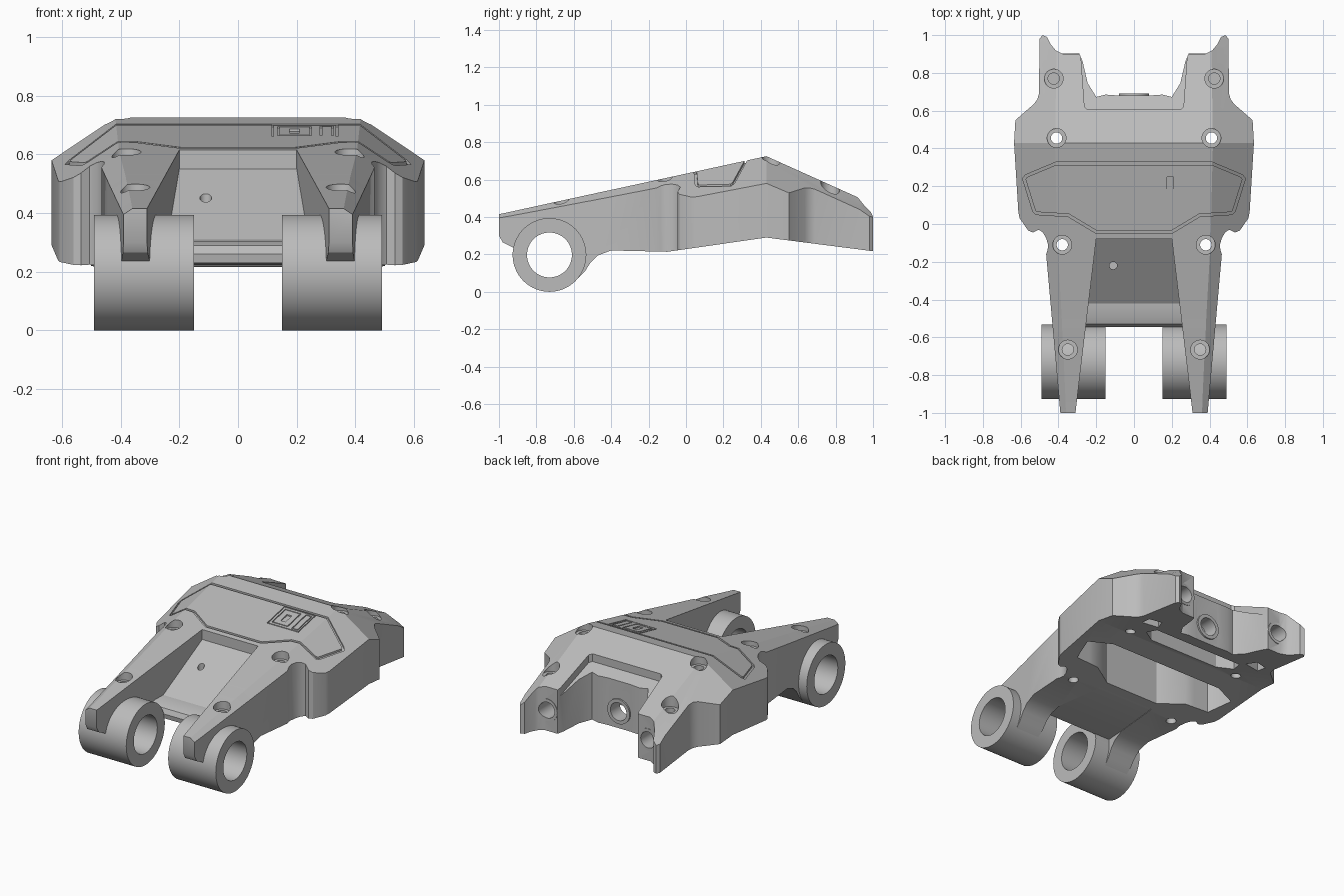
import bpy, bmesh, math
from mathutils import Vector

cube = bpy.data.objects.get("Cube")
if cube:
    bpy.data.objects.remove(cube)

grey = bpy.data.materials.new("plain_grey")
grey.use_nodes = True
COLOUR = (0.5, 0.5, 0.5, 1)
grey.diffuse_color = COLOUR
grey.node_tree.nodes["Principled BSDF"].inputs["Base Color"].default_value = COLOUR

# Stations along the body: y, top height, underside height, half width of the flat top
STATIONS = [(-1, .415, .30, .36), (-.98, .419, .265, .361), (-.92, .432, .235, .363),
            (-.7, .48, .12, .373), (-.58, .506, .07, .379), (-.54, .515, .11, .381),
            (-.51, .521, .157, .382), (-.47, .53, .195, .384), (-.4, .545, .221, .388),
            (-.1, .61, .214, .405), (.43, .725, .29, .418), (.93, .5, .226, .41),
            (1, .45, .217, .41)]
SLOPE = .67


def top(x, y):
    """Height of the upper surface at a point of the plan."""
    for (y0, t0, _, c0), (y1, t1, _, c1) in zip(STATIONS, STATIONS[1:]):
        if y <= y1:
            break
    f = (y - y0) / (y1 - y0)
    return t0 + f * (t1 - t0) - SLOPE * max(0, abs(x) - c0 - f * (c1 - c0))


def loft(name, loops, closed=False):
    """Solid (or closed ring) skinned through loops of equal length."""
    bm = bmesh.new()
    rows = [[bm.verts.new(p) for p in loop] for loop in loops]
    n = len(rows[0])
    pairs = list(zip(rows, rows[1:])) + ([(rows[-1], rows[0])] if closed else [])
    for a, b in pairs:
        for i in range(n):
            j = (i + 1) % n
            bm.faces.new((a[i], a[j], b[j], b[i]))
    if not closed:
        bm.faces.new(rows[0])
        bm.faces.new(rows[-1])
    bmesh.ops.recalc_face_normals(bm, faces=bm.faces)
    if bm.calc_volume(signed=True) < 0:
        bmesh.ops.reverse_faces(bm, faces=bm.faces)
    mesh = bpy.data.meshes.new(name)
    bm.to_mesh(mesh)
    bm.free()
    mesh.materials.append(grey)
    obj = bpy.data.objects.new(name, mesh)
    bpy.context.collection.objects.link(obj)
    return obj


def prism_z(name, pts, lo, hi):
    return loft(name, [[(x, y, z) for x, y in pts] for z in (lo, hi)])


def prism_x(name, pts, lo, hi):
    return loft(name, [[(x, y, z) for y, z in pts] for x in (lo, hi)])


def draped(name, pts, low, high):
    """Solid between two offsets of the upper surface."""
    return loft(name, [[(x, y, top(x, y) + d) for x, y in pts] for d in (low, high)])


def circle(cx, cy, r, n=32):
    return [(cx + r * math.cos(2 * math.pi * i / n), cy + r * math.sin(2 * math.pi * i / n))
            for i in range(n)]


def rod_y(name, x, z, r, lo, hi):
    return loft(name, [[(a, y, b) for a, b in circle(x, z, r)] for y in (lo, hi)])


def both(half):
    return half + [(-x, y) for x, y in reversed(half)]


def rect(x0, y0, x1, y1):
    return [(x0, y0), (x1, y0), (x1, y1), (x0, y1)]


def inset(pts, d):
    """Mitred inset of a plan outline."""
    pts = [Vector(p) for p in pts]
    area = sum(a.x * b.y - b.x * a.y for a, b in zip(pts, pts[1:] + pts[:1]))
    s = d if area > 0 else -d
    out = []
    for i, p in enumerate(pts):
        u = (p - pts[i - 1]).normalized()
        v = (pts[(i + 1) % len(pts)] - p).normalized()
        m = Vector((-u.y - v.y, u.x + v.x))
        out.append(tuple(p + m * s / (1 + u.dot(v))))
    return out


def groove(pts, width, depth):
    inner = inset(pts, width)
    return loft("groove", [[(x, y, top(x, y) + d) for x, y in ring] for ring, d in
                           ((pts, .02), (pts, -depth), (inner, -depth), (inner, .02))], True)


def section(y, t, b, c):
    """Cross-section of the hull: flat top, sloping shoulders, flat underside."""
    drop = .85 * (t - b)
    w = c + drop / SLOPE
    return [(w, y, b), (w, y, t - drop), (c, y, t), (-c, y, t), (-w, y, t - drop), (-w, y, b)]


def combine(obj, tool, operation):
    """Apply one boolean and discard the tool."""
    mod = obj.modifiers.new("combine", "BOOLEAN")
    mod.object, mod.operation, mod.solver = tool, operation, "EXACT"
    graph = bpy.context.evaluated_depsgraph_get()
    mesh = bpy.data.meshes.new_from_object(obj.evaluated_get(graph))
    obj.modifiers.clear()
    obj.data = mesh
    bpy.data.objects.remove(tool)


# Body: plan outline intersected with the chamfered long section
plan = both([(.08, .68), (.15, .685), (.2, .673), (.245, .745), (.272, .86), (.288, .9),
             (.375, .9), (.415, .92), (.44, .95), (.46, .99), (.485, 1), (.5, .98),
             (.503, .69), (.512, .66), (.53, .635), (.628, .55), (.635, .43), (.612, .06),
             (.605, .03), (.56, -.035), (.535, -.045), (.505, -.03), (.482, -.045),
             (.465, -.075), (.455, -.11), (.457, -.135), (.465, -.16), (.39, -1), (.31, -1),
             (.2, -.08)])
body = prism_z("body", plan, 0, 1)
hull = loft("hull", [section(*s) for s in
                     [(-1.01, .413, .3, .36)] + STATIONS + [(1.01, .44, .216, .41)]])
combine(body, hull, "INTERSECT")

# Sloping floor between the arms
floor = prism_x("floor", [(0, .6), (-.08, .55), (-.42, .31), (-.49, .305), (-.53, .29),
                          (-.545, .26), (-.54, .23), (-.42, .223), (-.1, .217), (0, .24)], -.29, .29)
combine(body, floor, "UNION")

# Bosses on the rear walls
REAR = [(0, .37, .08, .69), (.36, .365, .072, .903), (-.36, .365, .072, .903)]
for x, z, r, y in REAR:
    combine(body, rod_y("boss", x, z, r, y - .06, y), "UNION")

cuts = [rod_y("bore", x, z, r * .72, y - .2, y + .1) for x, z, r, y in REAR]

# Lowered ledge around the rear notch
cuts.append(draped("ledge", both([(.245, .605), (.262, .62), (.284, .93)]), -.05, .15))

# Pockets in the underside
panel = both([(.2, -.05), (.35, .04), (.41, .043), (.52, .05), (.535, .065), (.59, .24),
              (.575, .26), (.415, .327)])
for pts in (inset(panel, .03), both([(.25, .46), (.34, .52), (.32, .595)])):
    cuts.append(loft("pocket", [[(x, y, 0) for x, y in pts],
                                [(x, y, top(x, y) - .08) for x, y in pts]]))
for s in (1, -1):
    cuts.append(prism_z("pocket", [(s * .34, .63), (s * .45, .61), (s * .45, .68), (s * .37, .7)], 0, .42))

# Counterbored screw holes and arm bores
for x, y, through in ((.425, .77, False), (.41, .455, True), (.38, -.11, True), (.35, -.665, False)):
    for s in (1, -1):
        z = top(x, y)
        cuts.append(prism_z("counterbore", circle(s * x, y, .05), z - .04, z + .2))
        cuts.append(prism_z("screw_hole", circle(s * x, y, .03), 0 if through else z - .12, z + .1))
AXIS_Y, AXIS_Z, RADIUS, BORE = -.73, .197, .197, .12
for s in (1, -1):
    cuts.append(prism_x("arm_bore", circle(AXIS_Y, AXIS_Z, BORE + .004, 64), s * .1, s * .6))
cuts.append(prism_z("floor_hole", circle(-.11, -.22, .02), .36, .7))

# Hatch outline and latch on the top
cuts.append(groove(panel, .014, .012))
cuts.append(groove(rect(.115, .13, .34, .31), .006, .006))
cuts.append(groove(rect(.135, .15, .25, .29), .006, .006))
cuts.append(groove(rect(.28, .145, .325, .295), .006, .006))
cuts.append(draped("latch_slot", rect(.175, .185, .21, .25), -.008, .03))
for tool in cuts:
    combine(body, tool, "DIFFERENCE")

# Hinge barrels at the front
parts = [body]
for side, s in (("left", 1), ("right", -1)):
    outer, bore = (circle(AXIS_Y, AXIS_Z, r, 64) for r in (RADIUS, BORE))
    parts.append(loft(side + "_hinge_barrel", [[(s * x, y, z) for y, z in ring] for ring, x in
                      ((outer, .15), (outer, .49), (bore, .49), (bore, .15))], True))

bpy.ops.object.select_all(action="DESELECT")
for obj in parts:
    obj.select_set(True)
bpy.context.view_layer.objects.active = body
bpy.ops.object.shade_smooth_by_angle(angle=math.radians(30))
